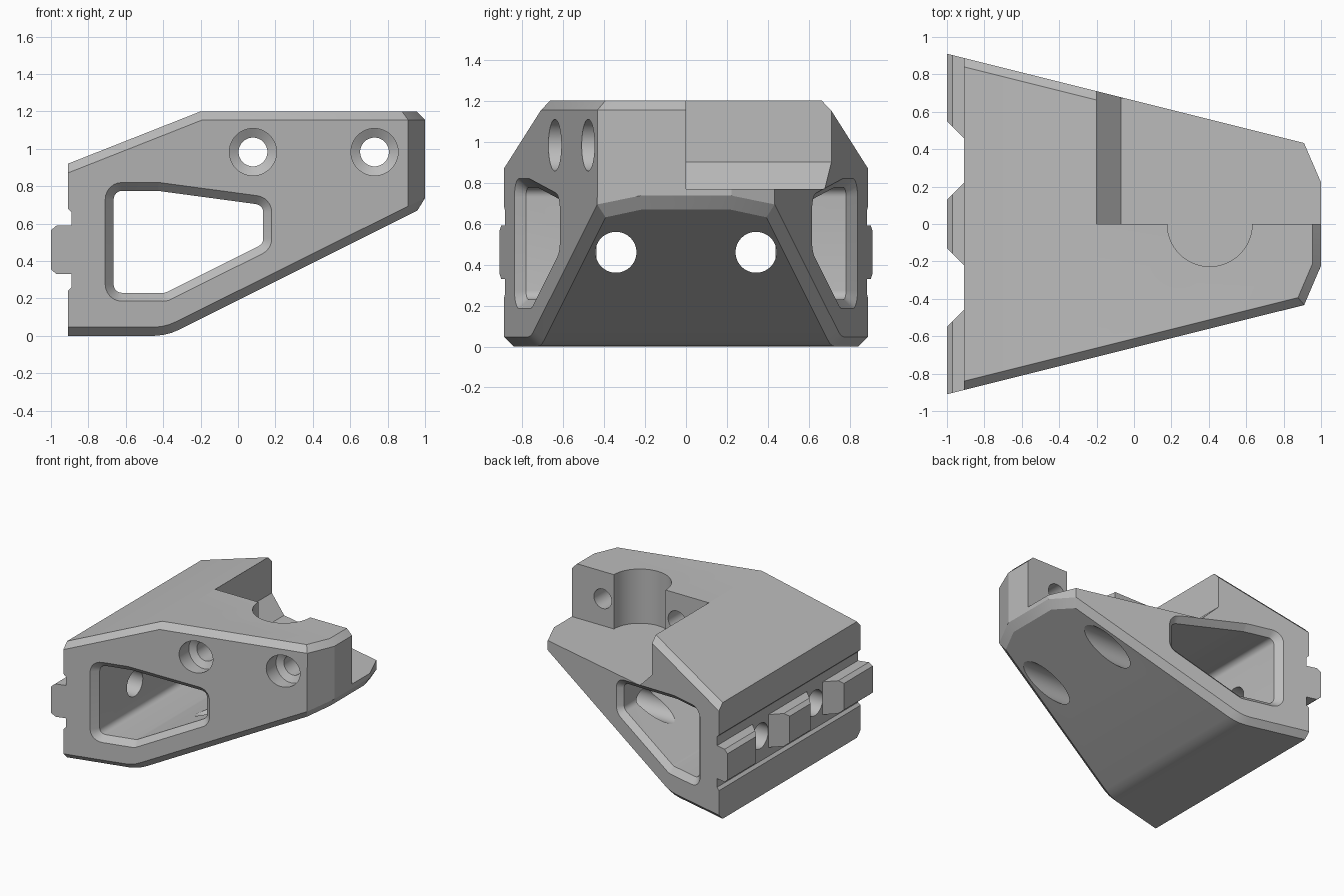
import bpy, bmesh
from math import cos, sin, pi, atan2
from mathutils import Vector

if "Cube" in bpy.data.objects:
    bpy.data.objects.remove(bpy.data.objects["Cube"], do_unlink=True)

GREY = (0.5, 0.5, 0.5, 1)
mat = bpy.data.materials.new("plain grey")
mat.use_nodes = True
mat.diffuse_color = GREY
mat.node_tree.nodes["Principled BSDF"].inputs["Base Color"].default_value = GREY


def side(x):
    """Half width of the tapered body at x."""
    return 0.66 - 0.25 * x


def loft(rings):
    """Closed bmesh skinned through rings of equal length."""
    bm = bmesh.new()
    loops = [[bm.verts.new(p) for p in ring] for ring in rings]
    n = len(loops[0])
    for a, b in zip(loops, loops[1:]):
        for i in range(n):
            j = (i + 1) % n
            bm.faces.new((a[i], a[j], b[j], b[i]))
    bm.faces.new(loops[0])
    bm.faces.new(loops[-1])
    bmesh.ops.recalc_face_normals(bm, faces=bm.faces)
    return bm


def prism(profile, y0, y1):
    """Side profile extruded between two y functions of x."""
    return loft([[(x, y(x), z) for x, z in profile] for y in (y0, y1)])


def make(name, bm):
    mesh = bpy.data.meshes.new(name)
    bm.to_mesh(mesh)
    bm.free()
    obj = bpy.data.objects.new(name, mesh)
    mesh.materials.append(mat)
    bpy.context.collection.objects.link(obj)
    return obj


def activate(obj):
    bpy.ops.object.select_all(action="DESELECT")
    obj.select_set(True)
    bpy.context.view_layer.objects.active = obj


def cut(target, bm):
    cutter = make("cutter", bm)
    cutter.hide_render = True
    mod = target.modifiers.new("cut", "BOOLEAN")
    mod.operation = "DIFFERENCE"
    mod.solver = "EXACT"
    mod.object = cutter
    activate(target)
    bpy.ops.object.modifier_apply(modifier=mod.name)
    bpy.data.objects.remove(cutter, do_unlink=True)


def circle(r, n=48):
    return [(r * cos(2 * pi * i / n), r * sin(2 * pi * i / n)) for i in range(n)]


def rounded(core, r, steps=6):
    """Convex counter-clockwise polygon grown outward with round corners."""
    pts = []
    for i, (x, z) in enumerate(core):
        px, pz = core[i - 1]
        nx, nz = core[(i + 1) % len(core)]
        a = atan2(z - pz, x - px) - pi / 2
        b = atan2(nz - z, nx - x) - pi / 2
        turn = (b - a) % (2 * pi)
        for k in range(steps + 1):
            t = a + turn * k / steps
            pts.append((x + r * cos(t), z + r * sin(t)))
    return pts


# Body: wedge profile with tapered sides
outline = [(-0.91, 0), (-0.45, 0), (-0.4, 0.005), (-0.355, 0.016), (-0.31, 0.035),
           (1, 0.69), (1, 1.2), (-0.2, 1.2), (-0.91, 0.92)]
bm = prism(outline, lambda x: -side(x), side)

# Clipped nose corners
for s in (-1, 1):
    res = bmesh.ops.bisect_plane(bm, geom=bm.verts[:] + bm.edges[:] + bm.faces[:],
                                 plane_co=(0.91, s * side(0.91), 0),
                                 plane_no=Vector((0.21, s * 0.09, 0)).normalized(),
                                 clear_outer=True)
    rim = [e for e in res["geom_cut"] if isinstance(e, bmesh.types.BMEdge)]
    bmesh.ops.holes_fill(bm, edges=rim, sides=0)
bmesh.ops.recalc_face_normals(bm, faces=bm.faces)
bm.normal_update()


# Chamfer where upright walls meet the top and the underside
def is_wall(f):
    return abs(f.normal.z) < 0.01 and f.normal.x > -0.9


rims = [e for e in bm.edges if len(e.link_faces) == 2
        and any(is_wall(f) for f in e.link_faces)
        and any(abs(f.normal.z) > 0.2 for f in e.link_faces)]
bmesh.ops.bevel(bm, geom=rims, offset=0.046, offset_type="OFFSET", segments=1,
                profile=0.5, affect="EDGES", clamp_overlap=False)
body = make("bracket_body", bm)

# Step removed from the back half, with a sloped foot
step = [(-0.2, 1.4), (-0.2, 0.9), (-0.07, 0.77), (1.2, 0.77), (1.2, 1.4)]
cut(body, prism(step, lambda x: 0, lambda x: 1.2))

# Half-round clamp pocket
arc = [(0.405 + 0.227 * cos(pi + pi * i / 32), 0.227 * sin(pi + pi * i / 32)) for i in range(33)]
arc += [(0.632, 0.05), (0.178, 0.05)]
cut(body, loft([[(x, y, z) for x, y in arc] for z in (0.77, 1.4)]))

# Side window with chamfered mouths
core = [(-0.62, 0.275), (-0.4, 0.275), (0.09, 0.52), (0.09, 0.66), (-0.43, 0.73), (-0.62, 0.73)]
wide, narrow = rounded(core, 0.14), rounded(core, 0.045)
cut(body, loft([[(x, s * (side(x) + d), z) for x, z in ring]
                for s, d, ring in ((-1, 0.05, wide), (-1, -0.045, narrow),
                                   (1, -0.045, narrow), (1, 0.05, wide))]))

# Counterbored clamp screw holes
for x in (0.08, 0.73):
    seat = 0.12 - side(x)
    levels = ((-1, 0.126), (seat - 0.03, 0.126), (seat, 0.077), (0.1, 0.077))
    cut(body, loft([[(x + a, y, 0.983 + b) for a, b in circle(r)] for y, r in levels]))

# Lengthwise mounting holes
for y in (-0.342, 0.342):
    cut(body, loft([[(x, y + a, 0.46 + b) for a, b in circle(0.1)] for x in (-1.2, 1.2)]))

# Shallow groove across the mounting face
groove = [(-0.95, 0.24), (-0.91, 0.24), (-0.89, 0.26), (-0.89, 0.66), (-0.91, 0.68), (-0.95, 0.68)]
cut(body, prism(groove, lambda x: -1.2, lambda x: 1.2))

# Mounting teeth
tooth = [(-0.888, 0.33), (-0.97, 0.33), (-1, 0.355), (-1, 0.565), (-0.97, 0.59), (-0.888, 0.59)]
parts = [body,
         make("middle_tooth", prism(tooth, lambda x: -1.13 - x, lambda x: 1.13 + x)),
         make("back_tooth", prism(tooth, lambda x: -0.45 - x, side)),
         make("front_tooth", prism(tooth, lambda x: 0.45 + x, lambda x: -side(x)))]

for part in parts:
    activate(part)
    bpy.ops.object.shade_smooth_by_angle(angle=0.4)
